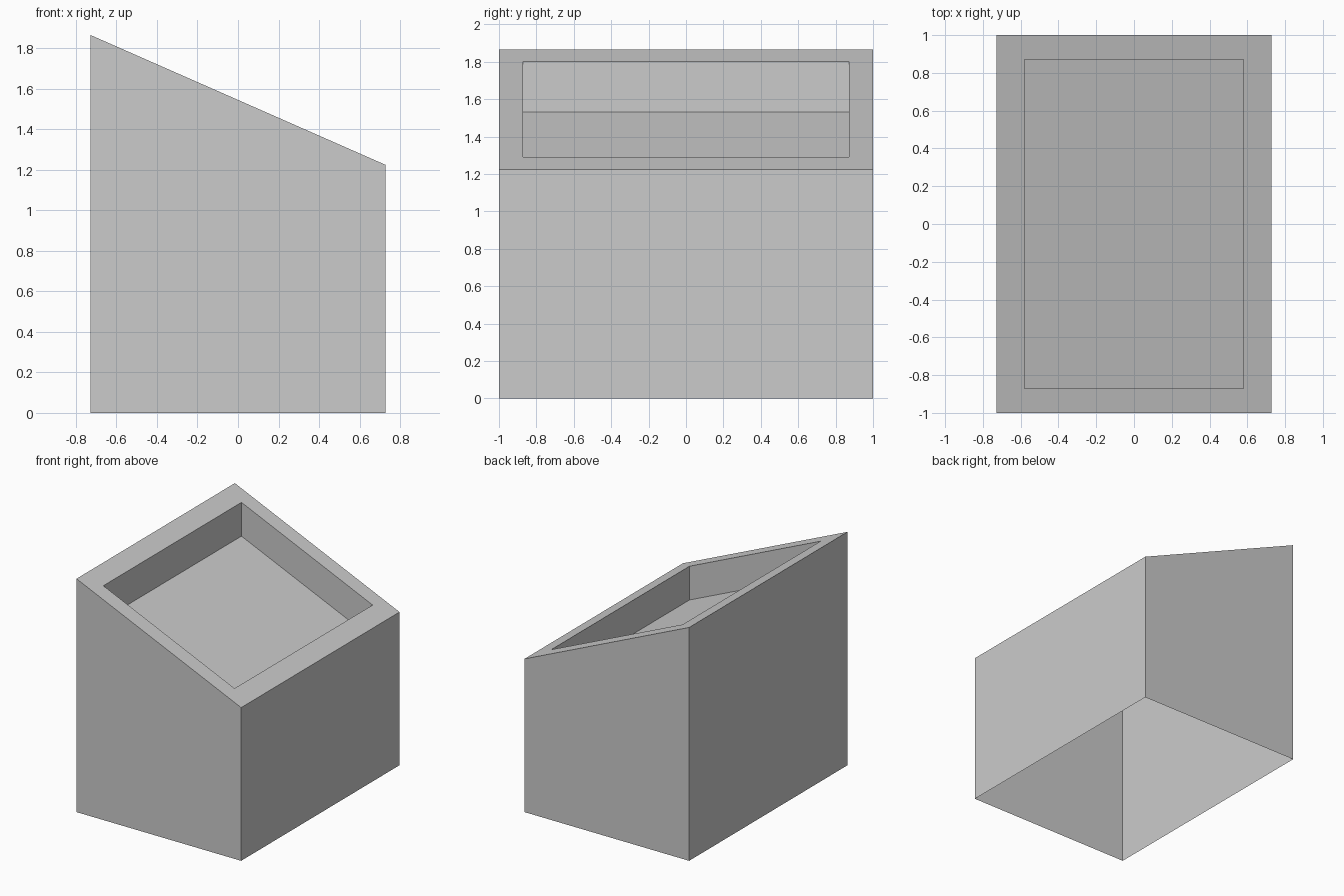
import bpy, bmesh

cube = bpy.data.objects.get("Cube")
if cube:
    bpy.data.objects.remove(cube)

HALF_X, HALF_Y = 0.728, 1.0        # outer half sizes
IN_X, IN_Y = 0.58, 0.872           # recess half sizes
MID_Z, SLOPE = 1.545, -0.44        # slanted top plane
DEPTH = 0.27                       # recess depth

grey = bpy.data.materials.new("light grey")
grey.use_nodes = True
COLOUR = (0.6, 0.6, 0.6, 1)
grey.diffuse_color = COLOUR
grey.node_tree.nodes["Principled BSDF"].inputs["Base Color"].default_value = COLOUR


def top_z(x):
    return MID_Z + SLOPE * x


def ring(bm, hx, hy, height):
    """Four corners of a rectangle, counterclockwise, lifted by a height rule."""
    return [bm.verts.new((sx * hx, sy * hy, height(sx * hx)))
            for sx, sy in ((-1, -1), (1, -1), (1, 1), (-1, 1))]


def bridge(bm, a, b):
    for i in range(4):
        j = (i + 1) % 4
        bm.faces.new((a[i], a[j], b[j], b[i]))


# Open-bottomed shell: outer walls, slanted rim, recess walls, recess floor
bm = bmesh.new()
rings = [
    ring(bm, HALF_X, HALF_Y, lambda x: 0.0),
    ring(bm, HALF_X, HALF_Y, top_z),
    ring(bm, IN_X, IN_Y, top_z),
    ring(bm, IN_X, IN_Y, lambda x: top_z(x) - DEPTH),
]
for lower, upper in zip(rings, rings[1:]):
    bridge(bm, lower, upper)
bm.faces.new(rings[-1])

mesh = bpy.data.meshes.new("slanted_planter")
bm.to_mesh(mesh)
bm.free()
mesh.materials.append(grey)
bpy.context.collection.objects.link(bpy.data.objects.new("slanted_planter", mesh))
